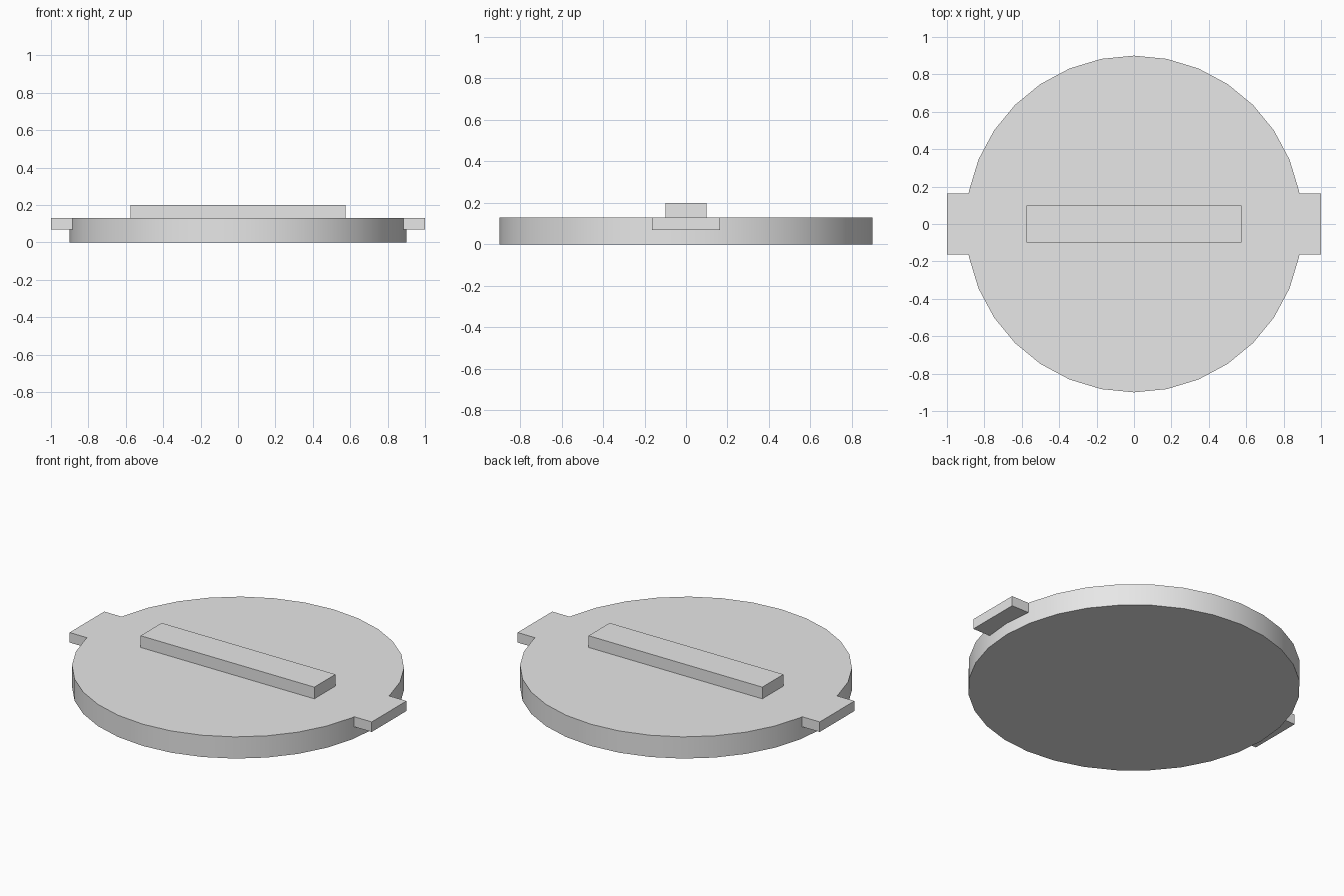
import bpy
import bmesh
import math

if "Cube" in bpy.data.objects:
    bpy.data.objects.remove(bpy.data.objects["Cube"], do_unlink=True)

RADIUS, SIDES = 0.9, 32
DISC_TOP, TAB_BOTTOM, BAR_TOP = 0.13, 0.07, 0.2
TAB_HALF = 0.164

grey = bpy.data.materials.new("light_grey")
grey.use_nodes = True
colour = (0.8, 0.8, 0.8, 1)
grey.diffuse_color = colour
grey.node_tree.nodes["Principled BSDF"].inputs["Base Color"].default_value = colour


def prism(name, outline, bottom, top):
    """Extrude a flat outline from bottom to top."""
    bm = bmesh.new()
    base = bm.faces.new([bm.verts.new((x, y, bottom)) for x, y in outline])
    result = bmesh.ops.extrude_face_region(bm, geom=[base], use_keep_orig=True)
    new_verts = [v for v in result["geom"] if isinstance(v, bmesh.types.BMVert)]
    bmesh.ops.translate(bm, vec=(0, 0, top - bottom), verts=new_verts)
    bmesh.ops.recalc_face_normals(bm, faces=bm.faces)
    mesh = bpy.data.meshes.new(name)
    bm.to_mesh(mesh)
    bm.free()
    mesh.materials.append(grey)
    obj = bpy.data.objects.new(name, mesh)
    bpy.context.collection.objects.link(obj)
    return obj


# Round disc with a smooth rim
step = math.tau / SIDES
circle = [(RADIUS * math.cos(i * step), RADIUS * math.sin(i * step)) for i in range(SIDES)]
disc = prism("disc", circle, 0, DISC_TOP)
bpy.ops.object.select_all(action="DESELECT")
disc.select_set(True)
bpy.context.view_layer.objects.active = disc
bpy.ops.object.shade_smooth_by_angle(angle=math.radians(30))

# Locking tabs, with the inner edge following the rim
rim_x = RADIUS - TAB_HALF * math.tan(step / 2)
for name, side in (("left_tab", 1), ("right_tab", -1)):
    outline = [(rim_x, -TAB_HALF), (1, -TAB_HALF), (1, TAB_HALF), (rim_x, TAB_HALF), (RADIUS, 0)]
    prism(name, [(side * x, y) for x, y in outline], TAB_BOTTOM, DISC_TOP)

# Raised grip bar across the top
bar_x, bar_y = 0.575, 0.1
prism("grip_bar", [(-bar_x, -bar_y), (bar_x, -bar_y), (bar_x, bar_y), (-bar_x, bar_y)],
      DISC_TOP, BAR_TOP)
